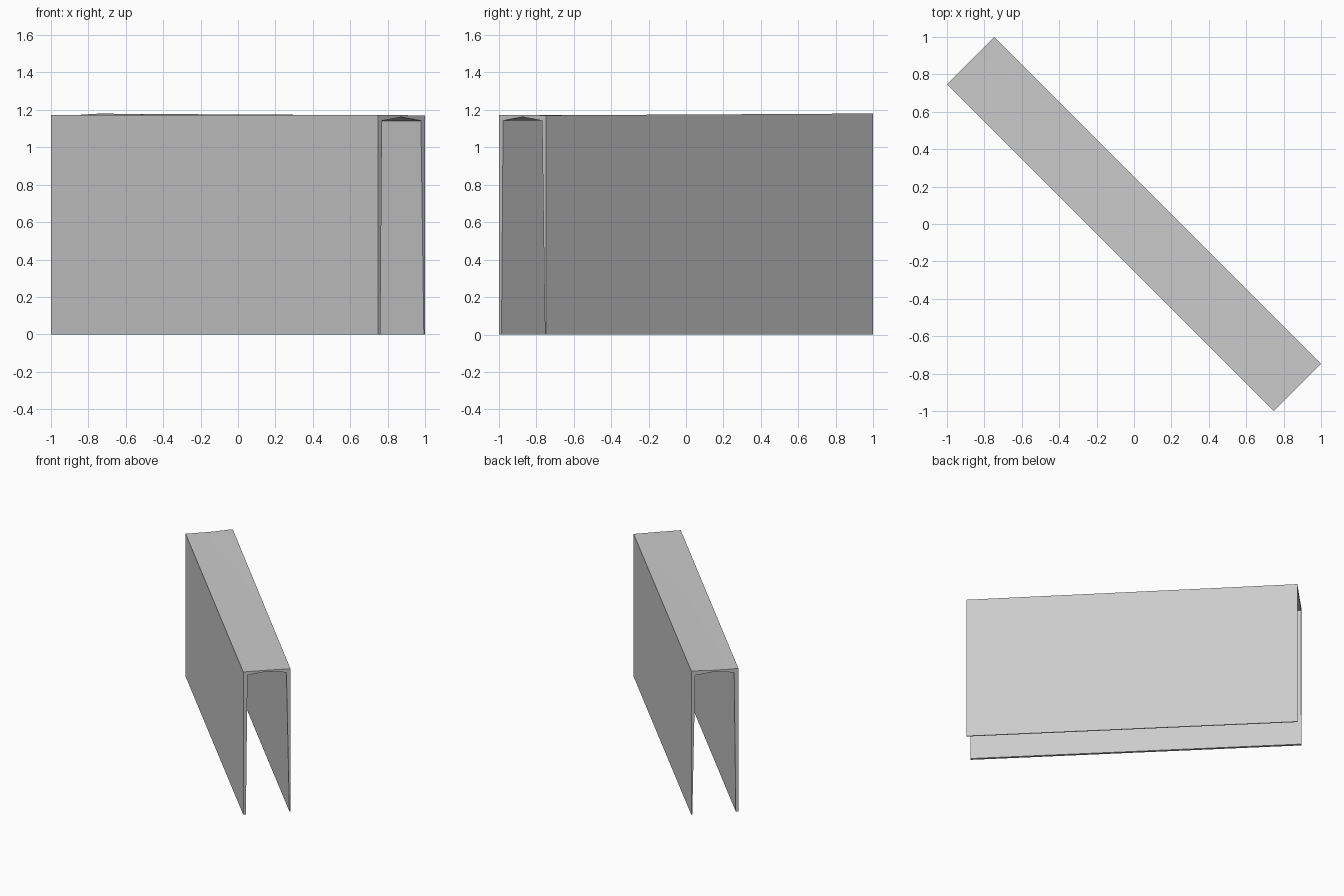
import bpy, bmesh, math

if "Cube" in bpy.data.objects:
    bpy.data.objects.remove(bpy.data.objects["Cube"])

HALF_LEN, HALF_W = 1.235, 0.178

grey = bpy.data.materials.new("light grey")
grey.diffuse_color = (0.6, 0.6, 0.6, 1)
grey.use_nodes = True
grey.node_tree.nodes["Principled BSDF"].inputs["Base Color"].default_value = grey.diffuse_color


def section(lip, top_back):
    """Inverted U cross-section (across, up); lip is the ceiling height at its middle."""
    return [(-HALF_W, 0), (-HALF_W, 1.172), (0, 1.172), (HALF_W, top_back),
            (HALF_W, 0), (HALF_W - 0.008, 0), (HALF_W - 0.03, 1.142),
            (0, lip), (-HALF_W + 0.032, 1.142), (-HALF_W + 0.02, 0)]


# Thin-lipped open ends, slightly thicker roof in between
stations = [(-HALF_LEN, 1.16, 1.18), (-0.8, 1.142, 1.178),
            (0.8, 1.142, 1.172), (HALF_LEN, 1.162, 1.17)]

bm = bmesh.new()
rings = []
for u, lip, top_back in stations:
    rings.append([bm.verts.new((u, v, z)) for v, z in section(lip, top_back)])
n = len(rings[0])
for a, b in zip(rings, rings[1:]):
    for i in range(n):
        j = (i + 1) % n
        bm.faces.new((a[i], a[j], b[j], b[i]))

# End caps: two wall ends and two roof halves
for r in (rings[0], rings[-1]):
    for ids in ((0, 1, 8, 9), (1, 2, 7, 8), (2, 3, 6, 7), (3, 4, 5, 6)):
        bm.faces.new([r[i] for i in ids])
bmesh.ops.recalc_face_normals(bm, faces=bm.faces)

mesh = bpy.data.meshes.new("channel_cover")
bm.to_mesh(mesh)
bm.free()
mesh.materials.append(grey)
cover = bpy.data.objects.new("channel_cover", mesh)
bpy.context.collection.objects.link(cover)

# The channel lies diagonally
cover.rotation_euler.z = math.radians(-45)
bpy.context.view_layer.objects.active = cover
cover.select_set(True)
bpy.ops.object.shade_smooth_by_angle(angle=math.radians(30))
